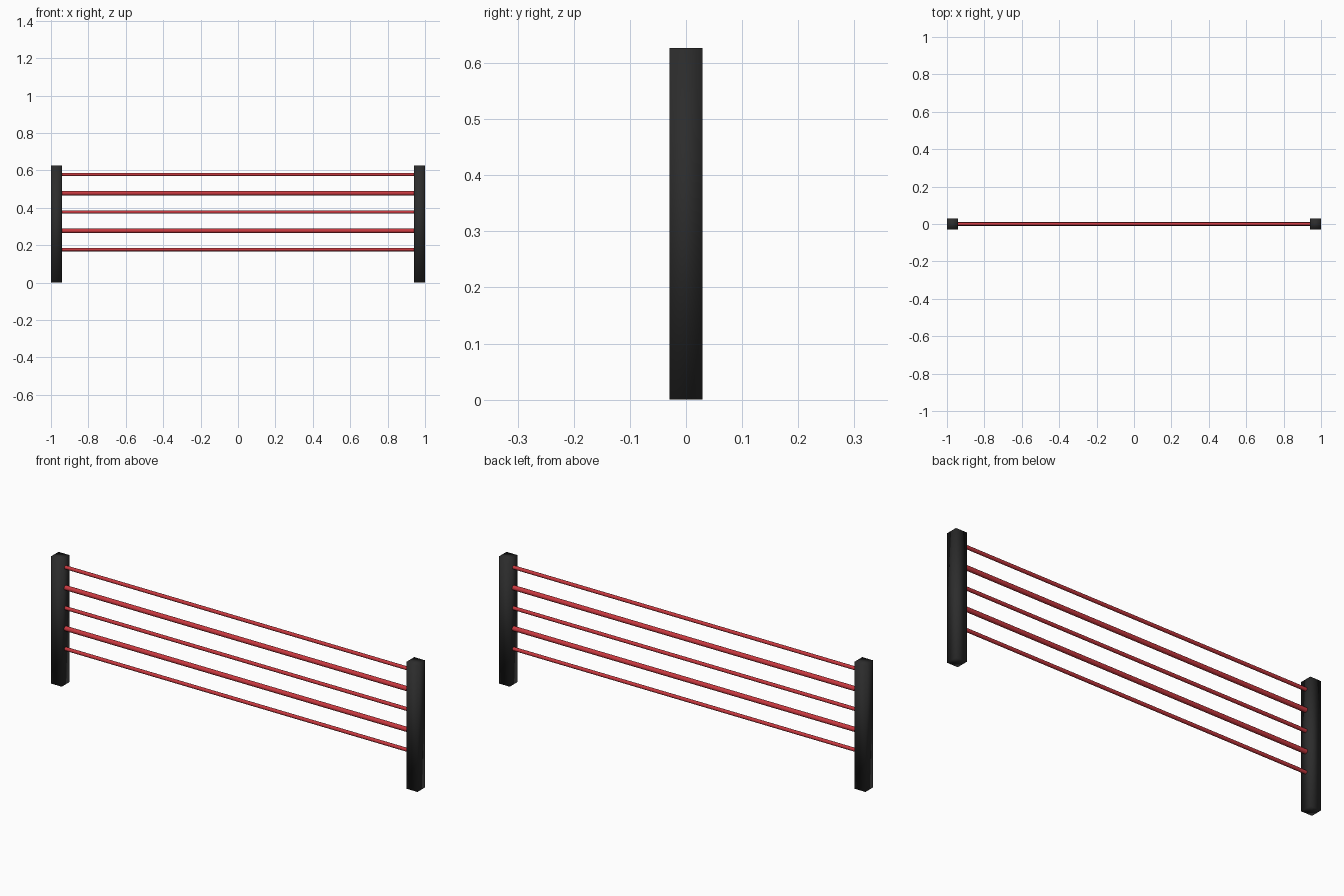
import bpy, math

if "Cube" in bpy.data.objects:
    bpy.data.objects.remove(bpy.data.objects["Cube"])

def material(name, rgb):
    m = bpy.data.materials.new(name)
    m.diffuse_color = (*rgb, 1)
    m.use_nodes = True
    m.node_tree.nodes["Principled BSDF"].inputs["Base Color"].default_value = m.diffuse_color
    return m

black = material("charcoal", (0.025, 0.025, 0.025))
red = material("red", (0.58, 0.04, 0.05))

HEIGHT, POST = 0.627, 0.059
INNER = 1 - POST

# square end posts, smooth shaded
for side, name in ((-1, "left_post"), (1, "right_post")):
    bpy.ops.mesh.primitive_cube_add(size=1, location=(side * (1 - POST / 2), 0, HEIGHT / 2))
    post = bpy.context.object
    post.name = name
    post.scale = (POST, POST, HEIGHT)
    bpy.ops.object.transform_apply(location=False, rotation=False, scale=True)
    post.data.materials.append(black)
    bpy.ops.object.shade_smooth()

# horizontal rails, alternating thin and thick
for i in range(5):
    radius = 0.0115 if i % 2 else 0.0088
    bpy.ops.mesh.primitive_cylinder_add(
        vertices=12, radius=radius, depth=2 * INNER + 0.01,
        location=(0, 0, 0.176 + 0.1005 * i), rotation=(0, math.pi / 2, 0))
    rail = bpy.context.object
    rail.name = f"rail_{i + 1}"
    rail.data.materials.append(red)
    bpy.ops.object.shade_smooth_by_angle(angle=math.radians(40))
